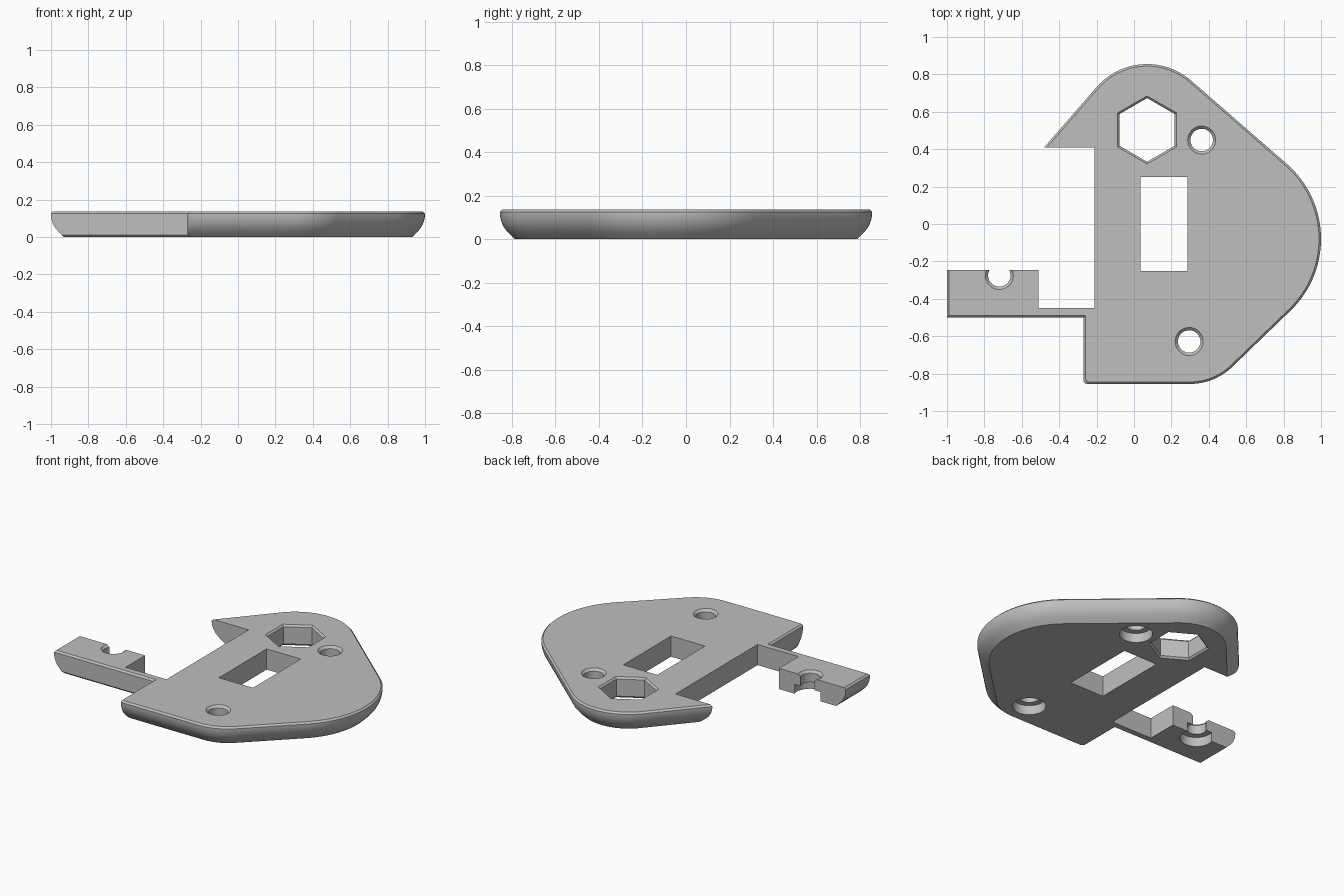
import bpy, bmesh, math

if "Cube" in bpy.data.objects:
    bpy.data.objects.remove(bpy.data.objects["Cube"])

H = 0.137  # plate thickness
gray = bpy.data.materials.new("light_gray")
gray.diffuse_color = (0.52, 0.52, 0.52, 1)
gray.use_nodes = True
gray.node_tree.nodes["Principled BSDF"].inputs["Base Color"].default_value = gray.diffuse_color


def loft(name, rings):
    """Closed solid through rings of equal length, capped at both ends."""
    bm = bmesh.new()
    rows = [[bm.verts.new(p) for p in ring] for ring in rings]
    n = len(rows[0])
    for a, b in zip(rows, rows[1:]):
        for i in range(n):
            j = (i + 1) % n
            bm.faces.new((a[i], a[j], b[j], b[i]))
    bm.faces.new(rows[0])
    bm.faces.new(rows[-1])
    bmesh.ops.recalc_face_normals(bm, faces=bm.faces)
    me = bpy.data.meshes.new(name)
    bm.to_mesh(me)
    bm.free()
    me.materials.append(gray)
    ob = bpy.data.objects.new(name, me)
    bpy.context.collection.objects.link(ob)
    return ob


def arc(cx, cy, r, a0, a1, n):
    angles = [math.radians(a0 + (a1 - a0) * i / n) for i in range(n + 1)]
    return [(cx + r * math.cos(a), cy + r * math.sin(a)) for a in angles]


def turned(name, cx, cy, profile, n, start=0):
    """Lathe-like cutter from (radius, z) pairs."""
    return loft(name, [[(x, y, z) for x, y in arc(cx, cy, r, start, start + 360, n)[:-1]]
                       for r, z in profile])


def box(name, x0, x1, y0, y1):
    pts = [(x0, y0), (x1, y0), (x1, y1), (x0, y1)]
    return loft(name, [[(x, y, z) for x, y in pts] for z in (-0.1, H + 0.1)])


def combine(target, other, op):
    m = target.modifiers.new(op, 'BOOLEAN')
    m.operation, m.object, m.solver = op, other, 'EXACT'
    bpy.context.view_layer.objects.active = target
    bpy.ops.object.modifier_apply(modifier=m.name)
    bpy.data.objects.remove(other)


def body_outline(s, w):
    """s insets the rounded rim, w insets the straight left wall."""
    pts = arc(0.07, 0.497, 0.358 - s, 139, 48, 24)
    pts += arc(0.468, -0.08, 0.532 - s, 48, -45, 28)
    pts += arc(0.30, -0.53, 0.325 - s, -45, -90, 14)
    pts += arc(-0.25 + w, -0.835 + s, 0.02, -90, -180, 4)
    x, y = pts[0]
    a = math.radians(139)
    pts += [(-0.27 + w, 0.2), (-0.6, 0.2),
            (x - 0.6 * math.sin(a), y + 0.6 * math.cos(a))]
    return pts


def arm_outline(s, w):
    return [(-1 + s, -0.5 + w), (-0.15, -0.5 + w), (-0.15, -0.45),
            (-0.51, -0.45), (-0.51, -0.245), (-1 + s, -0.245)]


# Edge profile: rim inset, straight wall inset, height
edge = [(0.07, 0.012, 0), (0.057, 0, 0.012), (0.038, 0, 0.031), (0.022, 0, 0.05),
        (0.010, 0, 0.072), (0.003, 0, 0.095), (0, 0, 0.115), (0, 0, 0.126),
        (0.011, 0.011, H)]


def edged(name, outline):
    return loft(name, [[(x, y, z) for x, y in outline(s, w)] for s, w, z in edge])


# Main plate with the side notch, then the side arm
plate = edged("mounting_plate", body_outline)
combine(plate, box("notch", -1.3, -0.21, -0.45, 0.41), 'DIFFERENCE')
combine(plate, edged("side_arm", arm_outline), 'UNION')

# Rectangular window
combine(plate, box("window", 0.035, 0.285, -0.25, 0.25), 'DIFFERENCE')

# Hexagonal opening, chamfered at both faces
hexagon = [(0.192, -0.01), (0.170, 0.012), (0.170, H - 0.012), (0.192, H + 0.01)]
combine(plate, turned("hex_opening", 0.07, 0.503, hexagon, 6, 30), 'DIFFERENCE')

# Screw holes, counterbored below and chamfered above
screw = [(0.1, -0.05), (0.1, 0.062), (0.06, 0.062), (0.06, H - 0.015), (0.09, H + 0.015)]
for x, y in [(0.362, 0.449), (0.295, -0.628), (-0.72, -0.275)]:
    combine(plate, turned("screw_hole", x, y, screw, 40), 'DIFFERENCE')

# Smooth the curves, keep the corners crisp
bpy.ops.object.select_all(action='DESELECT')
plate.select_set(True)
bpy.context.view_layer.objects.active = plate
bpy.ops.object.shade_smooth_by_angle(angle=math.radians(25))
